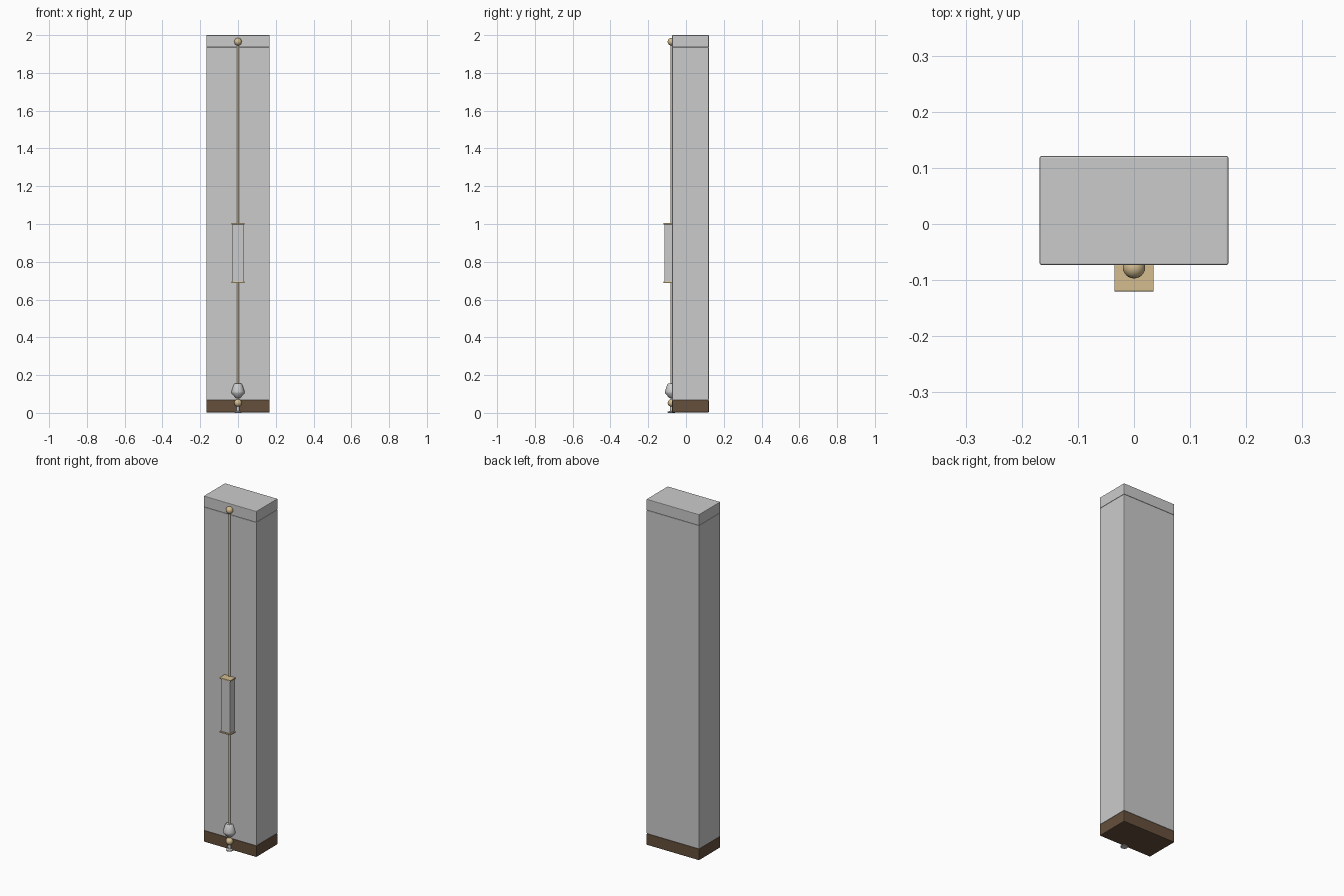
import bpy, bmesh, math
from mathutils import Vector

if "Cube" in bpy.data.objects:
    bpy.data.objects.remove(bpy.data.objects["Cube"])


def material(name, rgb):
    m = bpy.data.materials.new(name)
    m.diffuse_color = (*rgb, 1)
    m.use_nodes = True
    m.node_tree.nodes["Principled BSDF"].inputs["Base Color"].default_value = m.diffuse_color
    return m


BRASS = material("brass", (0.66, 0.51, 0.28))
WOOD = material("dark_wood", (0.13, 0.08, 0.045))


def finish(name, bm, mat=None, smooth=False):
    bmesh.ops.recalc_face_normals(bm, faces=bm.faces)
    me = bpy.data.meshes.new(name)
    bm.to_mesh(me)
    bm.free()
    ob = bpy.data.objects.new(name, me)
    bpy.context.collection.objects.link(ob)
    if mat:
        me.materials.append(mat)
    if smooth:
        bpy.ops.object.select_all(action='DESELECT')
        ob.select_set(True)
        bpy.context.view_layer.objects.active = ob
        bpy.ops.object.shade_smooth_by_angle(angle=math.radians(35))
    return ob


def box(name, lo, hi, mat=None, bevel=0.0):
    bm = bmesh.new()
    bmesh.ops.create_cube(bm, size=1)
    lo, hi = Vector(lo), Vector(hi)
    for v in bm.verts:
        v.co = (lo + hi) / 2 + v.co * (hi - lo)
    ob = finish(name, bm, mat)
    if bevel:
        mod = ob.modifiers.new("edge_bevel", 'BEVEL')
        mod.width, mod.segments = bevel, 2
    return ob


def lathe(name, profile, y, mat=None, sides=24):
    """Spin a closed (radius, z) profile about a vertical axis at x = 0."""
    bm = bmesh.new()
    rings = []
    for r, z in profile:
        rings.append([bm.verts.new((r * math.cos(2 * math.pi * i / sides),
                                    y + r * math.sin(2 * math.pi * i / sides), z))
                      for i in range(sides)])
    for a, b in zip(rings, rings[1:]):
        for i in range(sides):
            j = (i + 1) % sides
            bm.faces.new((a[i], a[j], b[j], b[i]))
    bm.faces.new(rings[0])
    bm.faces.new(rings[-1])
    return finish(name, bm, mat, True)


def ball(name, z, r, mat):
    bm = bmesh.new()
    bmesh.ops.create_uvsphere(bm, u_segments=24, v_segments=12, radius=r)
    bmesh.ops.translate(bm, verts=bm.verts, vec=(0, AXIS, z))
    return finish(name, bm, mat, True)


AXIS = -0.077                      # line of the hanging rod
X, Y0, Y1 = 0.168, -0.073, 0.121   # column footprint

# column: base, shaft, top block
box("base", (-X, Y0, 0.003), (X, Y1, 0.068), WOOD, 0.003)
box("shaft", (-X, Y0, 0.068), (X, Y1, 1.936), None, 0.003)
box("top_block", (-X, Y0, 1.936), (X, Y1, 2.0), None, 0.003)

# rod with end balls
lathe("rod", [(0.0055, 0.02), (0.0055, 1.96)], AXIS, BRASS, 16)
for name, z in (("lower_ball", 0.053), ("upper_ball", 1.965)):
    ball(name, z, 0.02, BRASS)

# sliding box with end plates
box("slider", (-0.03, -0.115, 0.694), (0.03, Y0, 0.998), None, 0.002)
for name, z in (("slider_lower_plate", 0.688), ("slider_upper_plate", 0.998)):
    box(name, (-0.035, -0.12, z), (0.035, Y0, z + 0.007), BRASS, 0.001)

# hanging weight, and the small foot below it
lathe("weight", [(0.012, 0.08), (0.018, 0.086), (0.033, 0.103), (0.035, 0.113),
                 (0.022, 0.15), (0.017, 0.155)], AXIS)
lathe("foot", [(0.018, 0.0), (0.02, 0.002), (0.02, 0.006), (0.008, 0.01),
               (0.007, 0.035)], AXIS)
